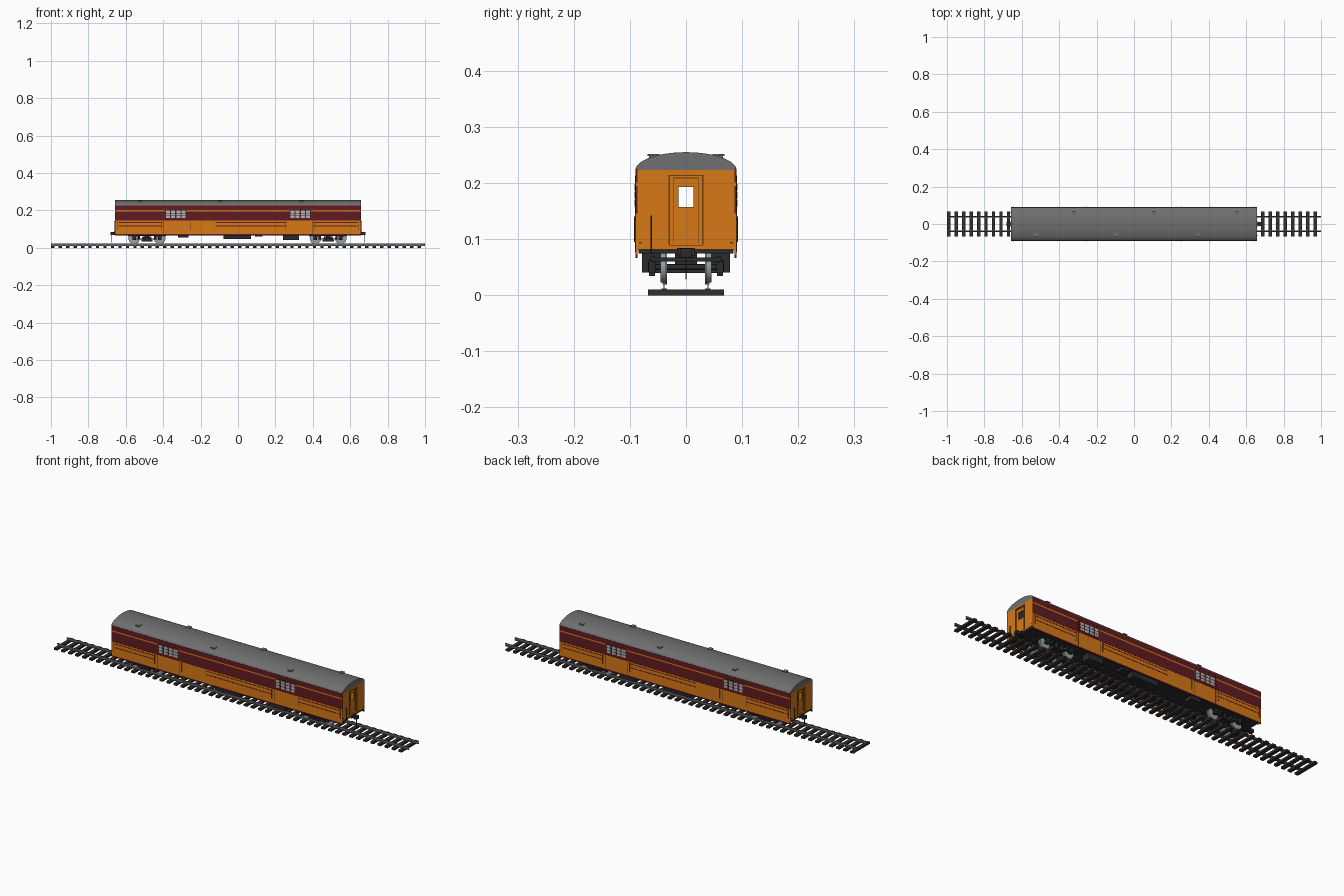
import bpy, bmesh, math
from mathutils import Matrix, Vector

cube = bpy.data.objects.get("Cube")
if cube:
    bpy.data.objects.remove(cube, do_unlink=True)


def material(name, r, g, b):
    m = bpy.data.materials.new(name)
    m.use_nodes = True
    m.diffuse_color = (r, g, b, 1)
    bsdf = m.node_tree.nodes["Principled BSDF"]
    bsdf.inputs["Base Color"].default_value = (r, g, b, 1)
    bsdf.inputs["Roughness"].default_value = 0.7
    return m


ORANGE = material("orange paint", 0.68, 0.19, 0.008)
MAROON = material("maroon paint", 0.12, 0.012, 0.015)
GREY = material("roof grey", 0.16, 0.16, 0.16)
BLACK = material("underframe black", 0.025, 0.024, 0.024)
TIE = material("tie brown", 0.035, 0.028, 0.026)
STEEL = material("rail steel", 0.14, 0.14, 0.14)
WHEEL = material("wheel steel", 0.3, 0.35, 0.37)
GLASS = material("window glass", 0.38, 0.5, 0.54)
LINE = material("seam brown", 0.12, 0.035, 0.008)


def finish(name, bm, *mats, smooth=False):
    bmesh.ops.recalc_face_normals(bm, faces=bm.faces)
    me = bpy.data.meshes.new(name)
    bm.to_mesh(me)
    bm.free()
    for m in mats:
        me.materials.append(m)
    ob = bpy.data.objects.new(name, me)
    bpy.context.collection.objects.link(ob)
    if smooth:
        bpy.ops.object.select_all(action="DESELECT")
        ob.select_set(True)
        bpy.context.view_layer.objects.active = ob
        bpy.ops.object.shade_smooth_by_angle(angle=math.radians(35))
    return ob


def add_box(bm, x0, x1, y0, y1, z0, z1):
    mat = Matrix.Translation(((x0 + x1) / 2, (y0 + y1) / 2, (z0 + z1) / 2))
    mat @= Matrix.Diagonal((abs(x1 - x0), abs(y1 - y0), z1 - z0, 1))
    bmesh.ops.create_cube(bm, size=1, matrix=mat)


def boxes(name, mat, items):
    bm = bmesh.new()
    for b in items:
        add_box(bm, *b)
    return finish(name, bm, mat)


def add_cyl(bm, x, y, z, r, length, axis="Y", seg=24):
    rot = Matrix.Rotation(math.pi / 2, 4, "X" if axis == "Y" else "Y") if axis != "Z" else Matrix()
    bmesh.ops.create_cone(bm, cap_ends=True, segments=seg, radius1=r, radius2=r,
                          depth=length, matrix=Matrix.Translation((x, y, z)) @ rot)


L, W = 0.657, 0.09        # half length and half width of the body
EAVE, RISE = 0.223, 0.032
SIDES = (-1, 1)

# Track
boxes("track_ties", TIE, [(-1 + i * 0.04, -0.982 + i * 0.04, -0.068, 0.068, 0, 0.01)
                          for i in range(50)])
rails = []
for s in SIDES:
    y = s * 0.039
    rails += [(-1, 1, y - 0.005, y + 0.005, 0.01, 0.012),
              (-1, 1, y - 0.001, y + 0.001, 0.012, 0.019),
              (-1, 1, y - 0.0025, y + 0.0025, 0.019, 0.023)]
boxes("track_rails", STEEL, rails)

# Banded side walls, painted by height
for s, side in zip(SIDES, ("right", "left")):
    bm = bmesh.new()
    add_box(bm, -L, L, s * (W - 0.004), s * W, 0.066, EAVE + 0.003)
    for z in (0.073, 0.146, 0.195, 0.201):
        bmesh.ops.bisect_plane(bm, geom=bm.verts[:] + bm.edges[:] + bm.faces[:],
                               plane_co=(0, 0, z), plane_no=(0, 0, 1))
    for f in bm.faces:
        z = f.calc_center_median().z
        f.material_index = 0 if 0.073 < z < 0.146 or 0.195 < z < 0.201 else 1
    finish(side + "_side_wall", bm, ORANGE, MAROON)

# Arched roof with solid gable ends
bm = bmesh.new()
N = 28
ring = []
for i in range(N + 1):
    a = math.pi * i / N
    ring.append(bm.verts.new((-L, W * math.cos(a), EAVE + RISE * math.sin(a))))
face = bm.faces.new(ring)
ext = bmesh.ops.extrude_face_region(bm, geom=[face])
bmesh.ops.translate(bm, vec=Vector((2 * L, 0, 0)),
                    verts=[v for v in ext["geom"] if isinstance(v, bmesh.types.BMVert)])
finish("roof", bm, GREY, smooth=True)

# Roof ventilators, staggered on both slopes
vents = []
for s, xs in ((-1, (-0.525, -0.097, 0.34)), (1, (-0.32, 0.107, 0.55))):
    for x in xs:
        vents += [(x - 0.008, x + 0.008, s * 0.05, s * 0.066, 0.235, 0.249),
                  (x - 0.011, x + 0.011, s * 0.047, s * 0.069, 0.248, 0.252)]
boxes("roof_vents", GREY, vents)

# End walls with a recessed door and an open door window
wall, leaf, seams, irons, gear = [], [], [], [], []
for s in SIDES:
    o, i, d = s * L, s * (L - 0.01), s * (L - 0.005)
    for t in SIDES:
        wall.append((i, o, t * 0.03, t * (W - 0.001), 0.082, EAVE))
        leaf.append((i, d, t * 0.013, t * 0.03, 0.09, 0.213))
        seams += [(d, d + s * 0.001, t * 0.021, t * 0.0225, 0.092, 0.209),
                  (o, o + s * 0.001, t * 0.029, t * 0.031, 0.09, 0.214),
                  (d, d + s * 0.001, t * 0.013, t * 0.0145, 0.156, 0.194)]
        seams.append((o, o + s * 0.001, t * 0.078, t * 0.084, 0.092, 0.095))
    wall += [(i, o, -0.03, 0.03, 0.213, EAVE), (i, o, -0.03, 0.03, 0.082, 0.09)]
    leaf += [(i, d, -0.013, 0.013, 0.09, 0.157), (i, d, -0.013, 0.013, 0.193, 0.213)]
    seams += [(d, d + s * 0.001, -0.022, 0.022, 0.208, 0.2095),
              (o, o + s * 0.001, -0.031, 0.031, 0.213, 0.2145)]
    # Grab iron, coupler and hose
    y = s * -0.062
    irons += [(o, o + s * 0.006, y - 0.001, y + 0.001, z, z + 0.002) for z in (0.085, 0.14)]
    irons.append((o + s * 0.004, o + s * 0.006, y - 0.001, y + 0.001, 0.075, 0.142))
    gear += [(s * 0.6, s * 0.668, -0.006, 0.006, 0.069, 0.08),
             (s * 0.664, s * 0.682, -0.011, 0.011, 0.067, 0.083),
             (s * 0.655, s * 0.66, -0.016, 0.016, 0.07, 0.084),
             (s * 0.673, s * 0.676, -0.001, 0.001, 0.028, 0.07)]
boxes("end_walls", ORANGE, wall)
boxes("end_doors", ORANGE, leaf)
boxes("end_door_seams", LINE, seams)
boxes("end_grab_irons", BLACK, irons)
boxes("couplers", BLACK, gear)

# Side trim: belt seams, baggage door outlines, panes and grab irons
belts, outlines, panes, frames, grabs = [], [], [], [], []
for s in SIDES:
    y0, y1, y2 = s * (W - 0.001), s * (W + 0.0008), s * (W + 0.0015)
    for z in (0.116, 0.135):
        for xa, xb in ((-0.64, -0.405), (-0.12, 0.26), (0.405, 0.64)):
            belts.append((xa, xb, y0, y1, z - 0.0017, z + 0.0017))
    belts.append((-L, L, y0, y1, 0.1445, 0.147))
    for c in (-0.333, 0.333):
        for e in SIDES:
            x = c + e * 0.063
            outlines.append((x - 0.001, x + 0.001, y0, y1, 0.076, 0.212))
        outlines.append((c - 0.063, c + 0.063, y0, y1, 0.211, 0.213))
        frames.append((c - 0.058, c + 0.058, y0, y1, 0.153, 0.204))
        for col in range(4):
            x = c - 0.042 + col * 0.028
            for row in range(3):
                z = 0.158 + row * 0.0145
                panes.append((x - 0.0105, x + 0.0105, y0, y2, z, z + 0.0115))
    # Grab irons beside the doors and at the corners
    for x in (-0.645, -0.41, -0.256, 0.256, 0.41, 0.645):
        grabs.append((x - 0.001, x + 0.001, s * (W + 0.001), s * (W + 0.003), 0.095, 0.14))
        grabs += [(x - 0.001, x + 0.001, s * W, s * (W + 0.003), z, z + 0.002)
                  for z in (0.095, 0.138)]
boxes("side_belt_seams", MAROON, belts)
boxes("baggage_door_outlines", LINE, outlines)
boxes("window_frames", MAROON, frames)
boxes("window_panes", GLASS, panes)
boxes("side_grab_irons", LINE, grabs)

# Floor, centre sill and equipment boxes under the floor
boxes("underframe", BLACK, [(-L + 0.004, L - 0.004, -0.085, 0.085, 0.074, 0.083),
                            (-0.62, 0.62, -0.012, 0.012, 0.066, 0.075)])
equipment = []
for s in SIDES:
    for xa, xb, z in ((-0.32, -0.265, 0.054), (-0.077, 0.07, 0.046),
                      (0.09, 0.13, 0.06), (0.24, 0.325, 0.041)):
        equipment.append((xa, xb, s * 0.035, s * 0.078, z, 0.075))
boxes("equipment_boxes", BLACK, equipment)

# Two-axle trucks
AXLE_Z, BASE = 0.05, 0.068
for c, end in ((-0.487, "rear"), (0.482, "front")):
    wheels, axles, springs = bmesh.new(), bmesh.new(), bmesh.new()
    frame = [(c - 0.025, c + 0.025, -0.06, 0.06, 0.04, 0.056),
             (c - 0.012, c + 0.012, -0.02, 0.02, 0.056, 0.076)]
    for e in SIDES:
        x = c + e * BASE
        add_cyl(axles, x, 0, AXLE_Z, 0.005, 0.12)
        for s in SIDES:
            add_cyl(wheels, x, s * 0.041, AXLE_Z, 0.0275, 0.008, seg=32)
            add_cyl(wheels, x, s * 0.0355, AXLE_Z, 0.0305, 0.003, seg=32)
            add_cyl(springs, c + e * 0.016, s * 0.061, 0.05, 0.007, 0.018, "Z", 12)
            add_cyl(springs, c + e * 0.043, s * 0.061, 0.057, 0.005, 0.016, "Z", 12)
            frame += [(x - 0.009, x + 0.009, s * 0.054, s * 0.067, 0.041, 0.06),
                      (x - 0.013, x + 0.013, s * 0.056, s * 0.06, 0.058, 0.066)]
        frame.append((c + e * 0.097, c + e * 0.102, -0.062, 0.062, 0.06, 0.067))
    for s in SIDES:
        frame += [(c - 0.1, c + 0.1, s * 0.056, s * 0.063, 0.063, 0.07),
                  (c - 0.055, c + 0.055, s * 0.058, s * 0.064, 0.043, 0.049),
                  (c - 0.03, c + 0.03, s * 0.055, s * 0.066, 0.034, 0.041)]
    finish(end + "_truck_wheels", wheels, WHEEL, smooth=True)
    finish(end + "_truck_axles", axles, BLACK, smooth=True)
    finish(end + "_truck_springs", springs, BLACK, smooth=True)
    boxes(end + "_truck_frame", BLACK, frame)
